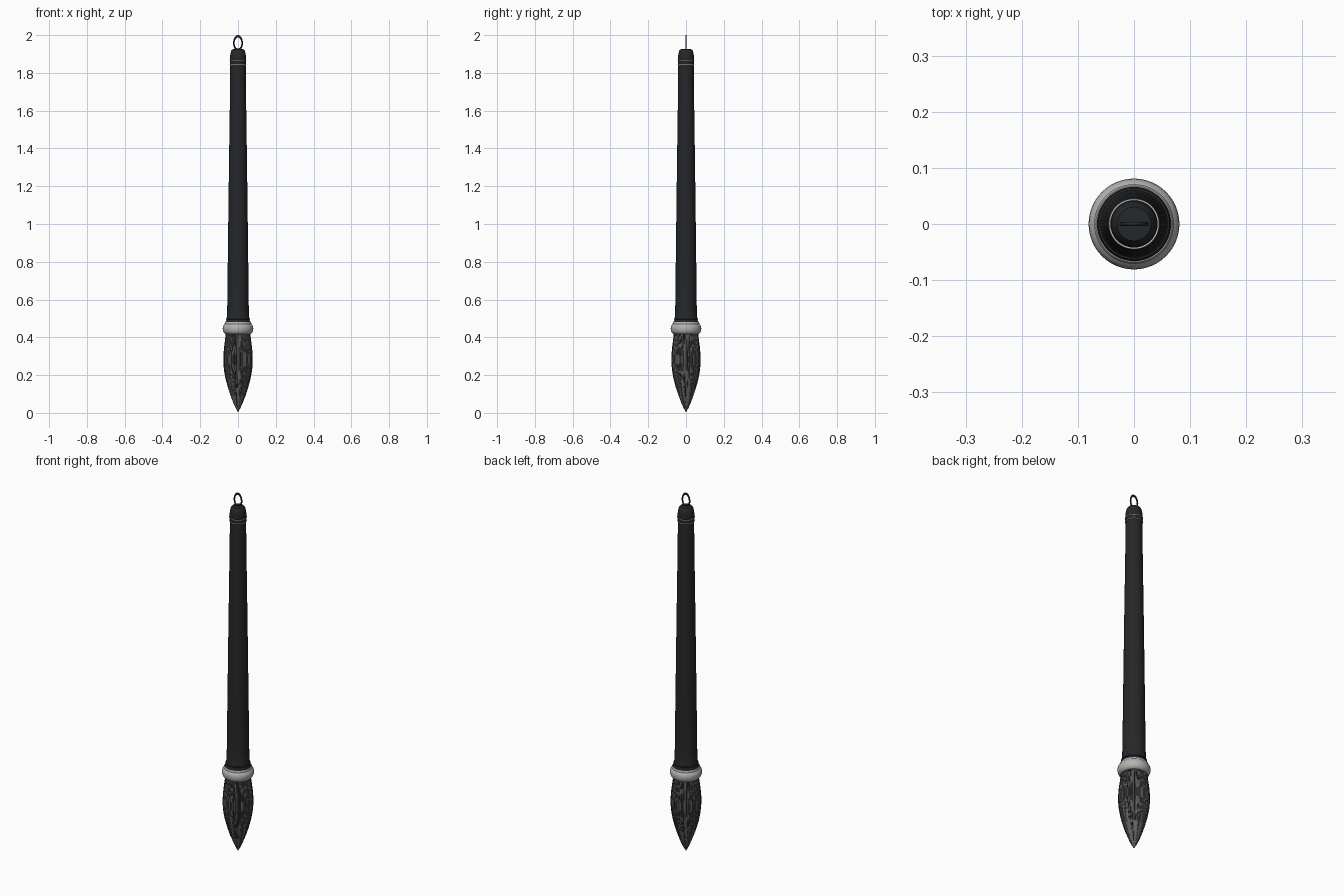
import bpy, math, random

if "Cube" in bpy.data.objects:
    bpy.data.objects.remove(bpy.data.objects["Cube"])
random.seed(4)

def mat(name, v):
    m = bpy.data.materials.new(name)
    m.diffuse_color = (v[0], v[1], v[2], 1)
    m.use_nodes = True
    m.node_tree.nodes["Principled BSDF"].inputs["Base Color"].default_value = m.diffuse_color
    return m

BLACK = mat("black_lacquer", (0.018, 0.02, 0.022))
GREY = mat("light_grey", (0.45, 0.45, 0.43))
HAIR = mat("hair_grey", (0.13, 0.13, 0.13))
DARK = mat("dark_hair", (0.06, 0.06, 0.06))

def finish(ob, m, angle=40):
    ob.data.materials.append(m)
    bpy.ops.object.select_all(action='DESELECT')
    ob.select_set(True)
    bpy.context.view_layer.objects.active = ob
    bpy.ops.object.shade_smooth_by_angle(angle=math.radians(angle))
    return ob

def lathe(name, profile, m, n=48):
    """Revolve (radius, z) points around z; radius 0 closes to a pole."""
    verts, rings, faces = [], [], []
    for r, z in profile:
        k = 1 if r == 0 else n
        rings.append([len(verts) + i for i in range(k)])
        verts += [(r * math.cos(2 * math.pi * i / n), r * math.sin(2 * math.pi * i / n), z) for i in range(k)]
    for a, b in zip(rings, rings[1:]):
        for i in range(n):
            j = (i + 1) % n
            q = [a[i % len(a)], a[j % len(a)], b[j % len(b)], b[i % len(b)]]
            faces.append(list(dict.fromkeys(q)))
    me = bpy.data.meshes.new(name)
    me.from_pydata(verts, [], faces)
    ob = bpy.data.objects.new(name, me)
    bpy.context.collection.objects.link(ob)
    return finish(ob, m)

def ring(name, R, r, z, m, rot=(0, 0, 0), scale=(1, 1, 1)):
    bpy.ops.mesh.primitive_torus_add(major_radius=R, minor_radius=r, major_segments=48,
                                     minor_segments=10, location=(0, 0, z), rotation=rot)
    ob = bpy.context.object
    ob.name, ob.scale = name, scale
    return finish(ob, m, 60)

# tapered handle with flared foot and rounded top
lathe("handle", [(0, 0.47), (0.066, 0.47), (0.066, 0.482), (0.060, 0.495), (0.057, 0.56),
                 (0.053, 0.9), (0.048, 1.3), (0.043, 1.65), (0.041, 1.84)], BLACK)
lathe("end_cap", [(0.041, 1.84), (0.042, 1.845), (0.042, 1.885), (0.040, 1.903), (0.036, 1.917),
                  (0.030, 1.925), (0, 1.927)], BLACK)

# thin trim rings
for i, (z, r) in enumerate([(1.845, 0.0425), (1.865, 0.0435)]):
    ring(f"top_trim_{i}", r, 0.0018, z, GREY)
ring("foot_trim", 0.061, 0.003, 0.497, BLACK)

# pale rounded collar
lathe("collar", [(0, 0.416), (0.062, 0.416), (0.068, 0.418), (0.075, 0.424), (0.0795, 0.434),
                 (0.081, 0.447), (0.0795, 0.458), (0.075, 0.466), (0.071, 0.470), (0.071, 0.476),
                 (0.068, 0.480), (0, 0.480)], GREY)

# bristle head
HEAD = [(0.062, 0.425), (0.066, 0.39), (0.072, 0.345), (0.0755, 0.30), (0.0755, 0.265), (0.072, 0.225),
        (0.064, 0.18), (0.052, 0.135), (0.038, 0.09), (0.023, 0.05), (0.010, 0.022), (0, 0.003)]
lathe("bristle_head", [(0, 0.003)] + HEAD[::-1][1:] + [(0, 0.425)], HAIR, 64)

# fine raised strands following the head
cu = bpy.data.curves.new("bristle_strands", 'CURVE')
cu.dimensions = '3D'
cu.bevel_depth, cu.bevel_resolution = 0.0016, 0
COUNT = 90
for k in range(COUNT):
    a = 2 * math.pi * (k + random.uniform(-0.3, 0.3)) / COUNT
    last = random.choice([6, 7, 8, 9, 11])
    pts = HEAD[:last]
    sp = cu.splines.new('POLY')
    sp.points.add(len(pts) - 1)
    lift = random.uniform(0.0, 0.0012)
    for p, (r, z) in zip(sp.points, pts):
        p.co = ((r + lift) * math.cos(a), (r + lift) * math.sin(a), z, 1)
        p.radius = min(1, 0.25 + r / 0.07)
tmp = bpy.data.objects.new("strand_curve", cu)
bpy.context.collection.objects.link(tmp)
me = bpy.data.meshes.new_from_object(tmp.evaluated_get(bpy.context.evaluated_depsgraph_get()))
bpy.data.objects.remove(tmp)
strands = bpy.data.objects.new("bristle_strands", me)
bpy.context.collection.objects.link(strands)
me.materials.clear()
me.materials.append(DARK)

# hanging loop, an upright oval in the front plane
ring("hanging_loop", 0.022, 0.004, 1.958, BLACK, rot=(math.pi / 2, 0, 0), scale=(1, 1.62, 1))
